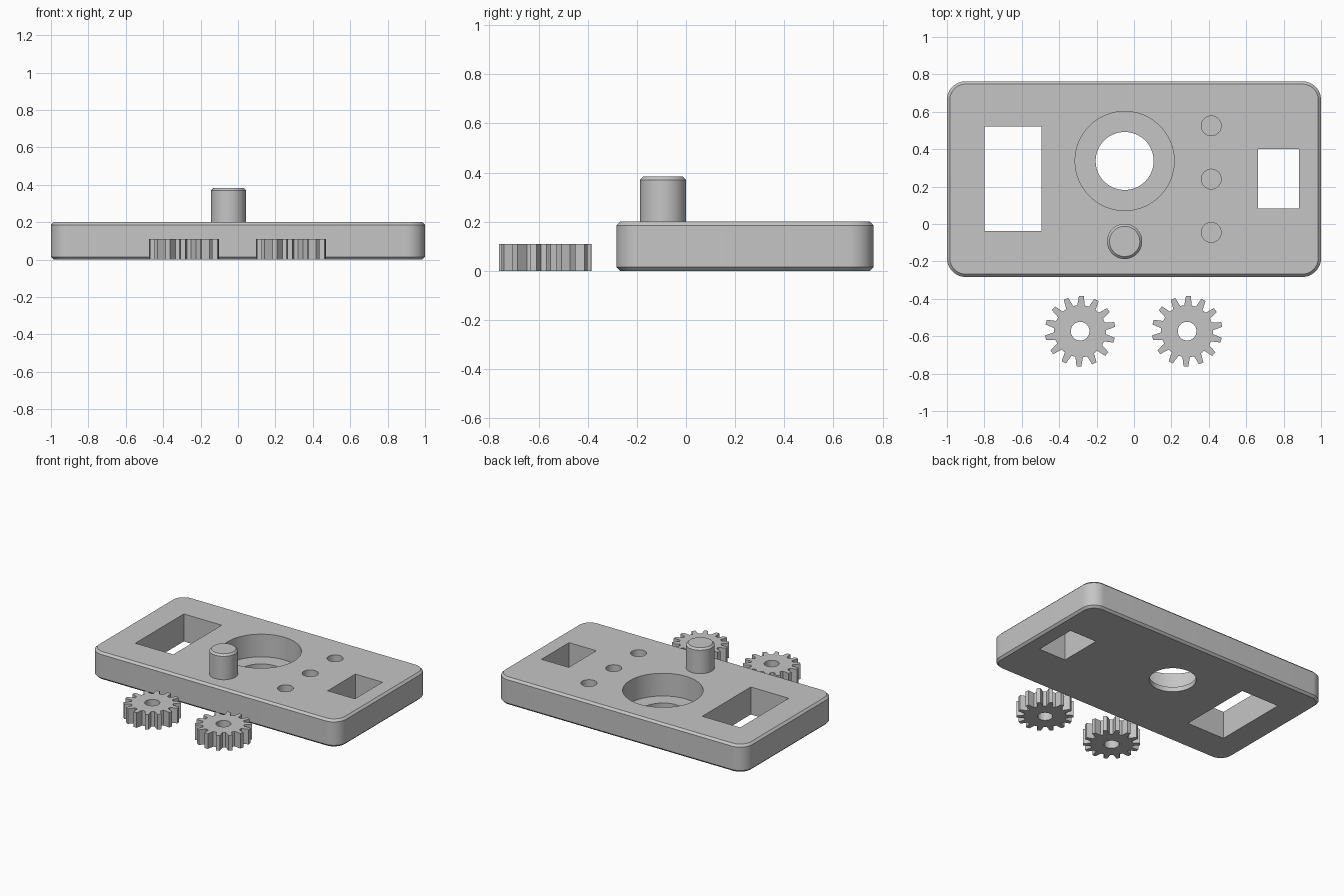
import bpy
import bmesh
from math import sin, cos, pi, radians

cube = bpy.data.objects.get("Cube")
if cube:
    bpy.data.objects.remove(cube, do_unlink=True)

grey = bpy.data.materials.new("light_grey")
grey.use_nodes = True
colour = (0.56, 0.56, 0.56, 1)
grey.diffuse_color = colour
grey.node_tree.nodes["Principled BSDF"].inputs["Base Color"].default_value = colour


def circle(cx, cy, r, n=64):
    return [(cx + r * cos(2 * pi * i / n), cy + r * sin(2 * pi * i / n)) for i in range(n)]


def rectangle(x0, x1, y0, y1):
    return [(x0, y0), (x1, y0), (x1, y1), (x0, y1)]


def rounded_rectangle(x0, x1, y0, y1, r, n=12):
    corners = [(x1 - r, y1 - r), (x0 + r, y1 - r), (x0 + r, y0 + r), (x1 - r, y0 + r)]
    return [(cx + r * cos(a), cy + r * sin(a))
            for q, (cx, cy) in enumerate(corners)
            for a in [(q + i / n) * pi / 2 for i in range(n + 1)]]


def gear_outline(cx, cy, root, tip, teeth, tilt):
    points = []
    for i in range(teeth):
        a = pi / 2 + tilt + 2 * pi * i / teeth
        # each tooth tapers slightly from root to tip
        for along, across in [(root, -0.02), (tip, -0.013), (tip, 0.013), (root, 0.02)]:
            points.append((cx + along * cos(a) - across * sin(a),
                           cy + along * sin(a) + across * cos(a)))
    return points


def prism(name, outline, z0, z1, chamfer=0, chamfer_levels=()):
    bm = bmesh.new()
    base = bm.faces.new([bm.verts.new((x, y, z0)) for x, y in outline])
    top = bmesh.ops.extrude_face_region(bm, geom=[base], use_keep_orig=True)["geom"]
    for v in top:
        if isinstance(v, bmesh.types.BMVert):
            v.co.z = z1
    bmesh.ops.recalc_face_normals(bm, faces=bm.faces[:])
    if chamfer:
        rims = [e for e in bm.edges
                if any(all(abs(v.co.z - z) < 1e-5 for v in e.verts) for z in chamfer_levels)]
        bmesh.ops.bevel(bm, geom=rims, offset=chamfer, segments=1,
                        affect='EDGES', profile=0.5)
    mesh = bpy.data.meshes.new(name)
    bm.to_mesh(mesh)
    bm.free()
    mesh.materials.append(grey)
    obj = bpy.data.objects.new(name, mesh)
    bpy.context.collection.objects.link(obj)
    return obj


def select_only(obj):
    bpy.ops.object.select_all(action='DESELECT')
    obj.select_set(True)
    bpy.context.view_layer.objects.active = obj


def cut(target, outline, z0, z1):
    cutter = prism("cutter", outline, z0, z1)
    cutter.hide_render = True
    mod = target.modifiers.new("cut", 'BOOLEAN')
    mod.operation = 'DIFFERENCE'
    mod.solver = 'EXACT'
    mod.object = cutter
    select_only(target)
    bpy.ops.object.modifier_apply(modifier=mod.name)
    bpy.data.objects.remove(cutter, do_unlink=True)


def smooth(obj):
    select_only(obj)
    bpy.ops.object.shade_smooth_by_angle(angle=radians(30))


# Chamfered base plate with its windows and bores
HEIGHT = 0.2
plate = prism("base_plate", rounded_rectangle(-1, 1, -0.283, 0.763, 0.1), 0, HEIGHT,
              0.015, (0, HEIGHT))
cut(plate, rectangle(-0.8, -0.495, -0.037, 0.52), -0.1, 0.3)
cut(plate, rectangle(0.663, 0.882, 0.083, 0.4), -0.1, 0.3)
cut(plate, circle(-0.05, 0.337, 0.265), 0.035, 0.3)
cut(plate, circle(-0.05, 0.337, 0.155), -0.1, 0.3)
for y in (-0.045, 0.24, 0.525):
    cut(plate, circle(0.413, y, 0.053, 32), 0.1, 0.3)
smooth(plate)

# Round post standing on the plate
post = prism("post", circle(-0.05, -0.093, 0.094), HEIGHT, 0.383, 0.013, (0.383,))
smooth(post)

# Pair of loose spur gears
for name, x in (("right_gear", -0.288), ("left_gear", 0.284)):
    gear = prism(name, gear_outline(x, -0.573, 0.138, 0.188, 14, radians(-2)), 0, 0.11)
    cut(gear, circle(x, -0.573, 0.05, 32), -0.1, 0.3)
    smooth(gear)
